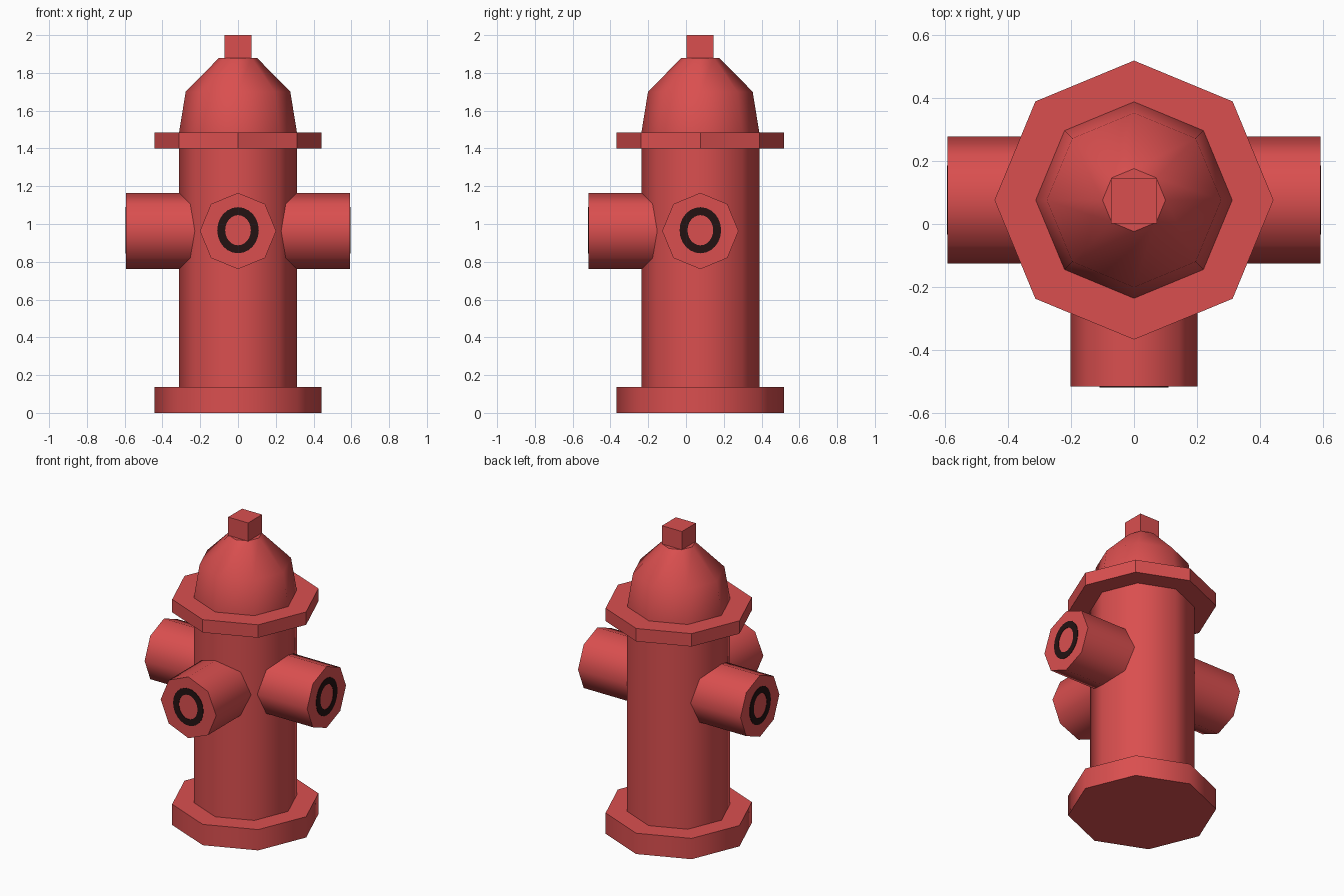
import bpy, bmesh, math
from mathutils import Matrix, Vector

if "Cube" in bpy.data.objects:
    bpy.data.objects.remove(bpy.data.objects["Cube"])

CY = 0.076          # body axis offset in y
NZ = 0.963          # nozzle height


def material(name, rgb):
    m = bpy.data.materials.new(name)
    m.diffuse_color = (*rgb, 1)
    m.use_nodes = True
    m.node_tree.nodes["Principled BSDF"].inputs["Base Color"].default_value = m.diffuse_color
    return m


RED = material("hydrant red", (0.70, 0.078, 0.078))
DARK = material("dark ring", (0.017, 0.006, 0.006))


def finish(name, bm, mat, smooth=True):
    bmesh.ops.recalc_face_normals(bm, faces=bm.faces)
    mesh = bpy.data.meshes.new(name)
    bm.to_mesh(mesh)
    bm.free()
    mesh.materials.append(mat)
    ob = bpy.data.objects.new(name, mesh)
    bpy.context.collection.objects.link(ob)
    if smooth:
        bpy.ops.object.select_all(action='DESELECT')
        ob.select_set(True)
        bpy.context.view_layer.objects.active = ob
        bpy.ops.object.shade_smooth_by_angle(angle=math.radians(46.5))
    return ob


def lathe(name, profile, matrix, smooth=True):
    """Eight-sided capped solid from (radius, height) pairs along local z."""
    bm = bmesh.new()
    rings = [[bm.verts.new(matrix @ Vector((r * math.cos(i * math.pi / 4),
                                            r * math.sin(i * math.pi / 4), h)))
              for i in range(8)] for r, h in profile]
    for a, b in zip(rings, rings[1:]):
        for i in range(8):
            j = (i + 1) % 8
            bm.faces.new((a[i], a[j], b[j], b[i]))
    bm.faces.new(rings[0])
    bm.faces.new(rings[-1])
    return finish(name, bm, RED, smooth)


def ring_plate(name, matrix, n=24):
    """Thin oval ring painted on a nozzle end."""
    bm = bmesh.new()
    loops = []
    for rx, ry, h in ((0.068, 0.08, 0), (0.068, 0.08, 0.003),
                      (0.11, 0.122, 0.003), (0.11, 0.122, 0)):
        loops.append([bm.verts.new(matrix @ Vector((
            ry * math.cos(2 * math.pi * i / n),
            rx * math.sin(2 * math.pi * i / n), h))) for i in range(n)])
    for k in range(4):
        a, b = loops[k], loops[(k + 1) % 4]
        for i in range(n):
            j = (i + 1) % n
            bm.faces.new((a[i], a[j], b[j], b[i]))
    return finish(name, bm, DARK, False)


# Upright parts
axis = Matrix.Translation((0, CY, 0))
lathe("base", [(0.443, 0), (0.443, 0.137)], axis)
lathe("barrel", [(0.312, 0.10), (0.312, 1.43)], axis)
lathe("flange", [(0.443, 1.40), (0.443, 1.485)], axis, smooth=False)
lathe("bonnet", [(0.312, 1.46), (0.312, 1.485), (0.277, 1.70), (0.10, 1.88)], axis)

# Square operating nut
bm = bmesh.new()
bmesh.ops.create_cube(bm, size=1, matrix=Matrix.Translation((0, CY - 0.002, 1.935))
                      @ Matrix.Diagonal((0.145, 0.145, 0.13, 1)))
finish("top_nut", bm, RED, False)

# Three nozzles: local z points outward, local x points up
up = Vector((0, 0, 1))
for side, d in (("right", Vector((1, 0, 0))), ("left", Vector((-1, 0, 0))),
                ("front", Vector((0, -1, 0)))):
    s = d.cross(up)
    rot = Matrix((up, s, d)).transposed().to_4x4()
    mat = Matrix.Translation((0, CY, NZ)) @ rot
    length = 0.592
    lathe(side + "_nozzle", [(0.202, 0.15), (0.202, length)], mat)
    ring_plate(side + "_nozzle_ring",
               mat @ Matrix.Translation((0.004, 0, length - 0.0005)))
